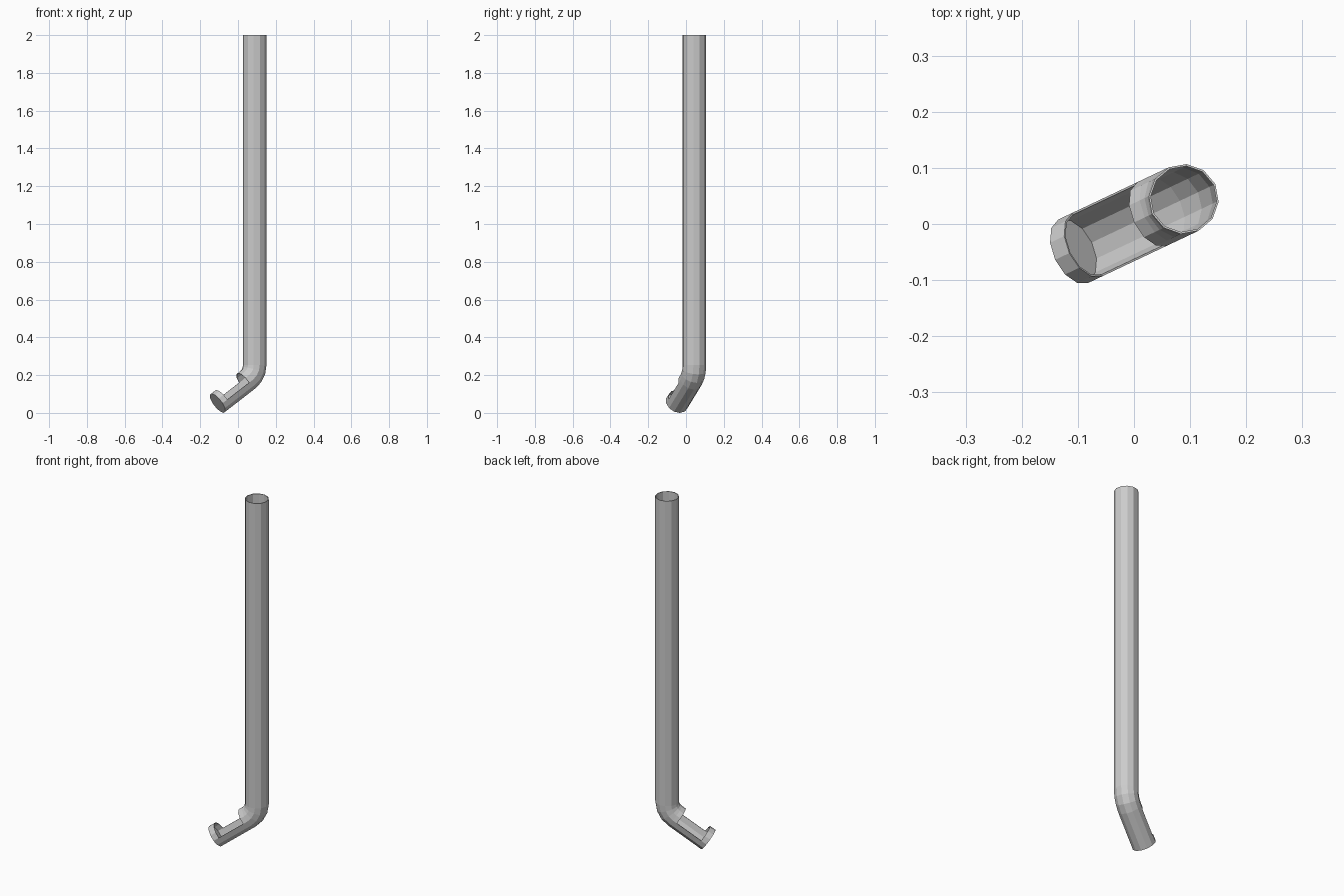
import bpy, bmesh
from math import sin, cos, tan, radians, pi
from mathutils import Vector

if "Cube" in bpy.data.objects:
    bpy.data.objects.remove(bpy.data.objects["Cube"])

SIDES, R, WALL = 12, 0.0625, 0.0035
HEADING, SLOPE = radians(25.3), radians(35)
BEND = pi / 2 - SLOPE
TANGENT = 0.05                                   # corner to start of bend
BEND_R = TANGENT / tan(BEND / 2)

out = Vector((-cos(HEADING), -sin(HEADING), 0))  # horizontal run of the spout
side = Vector((-out.y, out.x, 0))
up = Vector((0, 0, 1))
corner = Vector((0.0885, 0.0445, 0.2035))
spout_dir = out * cos(SLOPE) - up * sin(SLOPE)
LENGTH = (corner.z - R * cos(SLOPE)) / sin(SLOPE)  # corner to closed end

# Path stations: (centre, angle turned from straight down)
stations = [(Vector((corner.x, corner.y, 2.0)), 0)]
arc_start = corner + up * TANGENT
for i in range(4):
    a = BEND * i / 3
    stations.append((arc_start + out * BEND_R * (1 - cos(a)) - up * BEND_R * sin(a), a))
for dist in (LENGTH - 0.19, LENGTH - 0.034, LENGTH):
    stations.append((corner + spout_dir * dist, BEND))

bm = bmesh.new()
rings = []
for centre, a in stations:
    inner = out * cos(a) + up * sin(a)           # towards the inside of the bend
    rings.append([bm.verts.new(centre + R * (inner * cos(t) + side * sin(t)))
                  for t in (2 * pi * k / SIDES for k in range(SIDES))])

# Pipe walls, leaving the upper half of the trough section open
TROUGH = len(stations) - 3
for i in range(len(rings) - 1):
    for k in range(SIDES):
        if i == TROUGH and (k < SIDES // 4 or k >= SIDES * 3 // 4):
            continue
        n = (k + 1) % SIDES
        bm.faces.new((rings[i][k], rings[i + 1][k], rings[i + 1][n], rings[i][n]))

# Closed end
bm.faces.new(rings[-1][::-1])

# Make the faces point outwards so the wall thickens inwards
bm.normal_update()
wall = next(iter(bm.faces[:]))
if wall.normal.dot(wall.calc_center_median() - Vector((corner.x, corner.y, wall.calc_center_median().z))) < 0:
    bmesh.ops.reverse_faces(bm, faces=bm.faces[:])

mesh = bpy.data.meshes.new("drain_pipe")
bm.to_mesh(mesh)
bm.free()
pipe = bpy.data.objects.new("drain_pipe", mesh)
bpy.context.collection.objects.link(pipe)

# Thin pipe wall
solid = pipe.modifiers.new("wall", 'SOLIDIFY')
solid.thickness = WALL
solid.offset = -1
solid.use_even_offset = True
